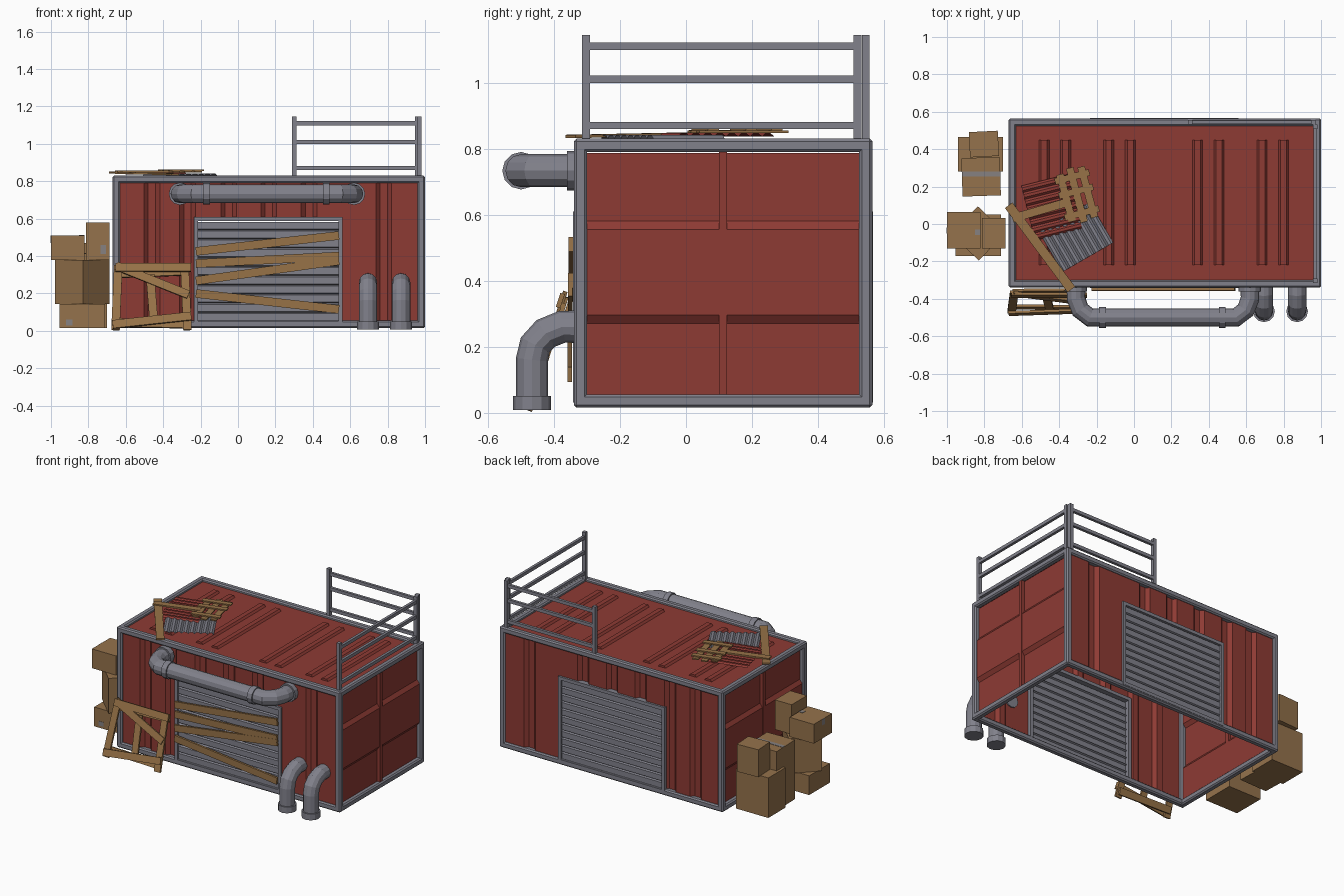
import bpy
from math import radians, sin, cos
from mathutils import Vector as V, Matrix

if "Cube" in bpy.data.objects:
    bpy.data.objects.remove(bpy.data.objects["Cube"])


def material(name, rgb):
    m = bpy.data.materials.new(name)
    m.diffuse_color = (*rgb, 1)
    m.use_nodes = True
    m.node_tree.nodes["Principled BSDF"].inputs["Base Color"].default_value = m.diffuse_color
    return m


RED = material("red_paint", (0.27, 0.043, 0.034))
GREY = material("grey_metal", (0.22, 0.22, 0.26))
WOOD = material("wood", (0.31, 0.17, 0.064))
CARD = material("cardboard", (0.30, 0.17, 0.072))
TAPE = material("tape", (0.24, 0.22, 0.22))


def mesh(name, verts, faces, mat):
    me = bpy.data.meshes.new(name)
    me.from_pydata([tuple(v) for v in verts], [], faces)
    me.materials.append(mat)
    ob = bpy.data.objects.new(name, me)
    bpy.context.collection.objects.link(ob)
    return ob


def box(name, lo, hi, mat, turn=0, bevel=0):
    """Axis-aligned box, optionally turned about its own vertical axis."""
    c, h = (V(lo) + V(hi)) / 2, (V(hi) - V(lo)) / 2
    rot = Matrix.Rotation(radians(turn), 3, 'Z')
    verts = [c + rot @ V((h.x * a, h.y * b, h.z * d)) for a in (-1, 1) for b in (-1, 1) for d in (-1, 1)]
    faces = [(0, 1, 3, 2), (4, 6, 7, 5), (0, 4, 5, 1), (2, 3, 7, 6), (0, 2, 6, 4), (1, 5, 7, 3)]
    ob = mesh(name, verts, faces, mat)
    if bevel:
        mod = ob.modifiers.new("bevel", 'BEVEL')
        mod.width, mod.segments = bevel, 1
    return ob


def plank(name, p, q, width, normal, mat=WOOD, thick=0.014):
    """Board from p to q lying flat against a plane with the given normal."""
    p, q = V(p), V(q)
    d = (q - p).normalized()
    w = V(normal).cross(d).normalized()
    n = d.cross(w)
    ob = box(name, (0, -width / 2, -thick / 2), ((q - p).length, width / 2, thick / 2), mat)
    m = Matrix((d, w, n)).transposed().to_4x4()
    m.translation = p
    ob.data.transform(m)
    return ob


def strip(name, pts, vec, mat):
    """Sheet made by sliding an open profile along a vector."""
    n = len(pts)
    verts = [V(p) for p in pts] + [V(p) + V(vec) for p in pts]
    return mesh(name, verts, [(i, i + 1, n + i + 1, n + i) for i in range(n - 1)], mat)


def tube(name, pts, r, mat=GREY):
    """12-sided pipe along a path."""
    cu = bpy.data.curves.new(name, 'CURVE')
    cu.dimensions, cu.bevel_depth, cu.bevel_resolution, cu.use_fill_caps = '3D', r, 4, True
    sp = cu.splines.new('POLY')
    sp.points.add(len(pts) - 1)
    for pt, co in zip(sp.points, pts):
        pt.co = (*co, 1)
    tmp = bpy.data.objects.new(name + "_path", cu)
    bpy.context.collection.objects.link(tmp)
    me = bpy.data.meshes.new_from_object(tmp.evaluated_get(bpy.context.evaluated_depsgraph_get()))
    bpy.data.objects.remove(tmp)
    me.polygons.foreach_set("use_smooth", [False] * len(me.polygons))
    me.materials.clear()
    me.materials.append(mat)
    ob = bpy.data.objects.new(name, me)
    bpy.context.collection.objects.link(ob)


# Container frame: twelve beams
X0, X1, Y0, Y1, Z0, Z1, T = -0.67, 1.0, -0.34, 0.565, 0.015, 0.83, 0.04
for y in (Y0, Y1 - T):
    for z in (Z0, Z1 - T):
        box("frame_long_beam", (X0, y, z), (X1, y + T, z + T), GREY, bevel=0.008)
    for x in (X0, X1 - T):
        box("frame_post", (x, y, Z0), (x + T, y + T, Z1), GREY, bevel=0.008)
for x in (X0, X1 - T):
    for z in (Z0, Z1 - T):
        box("frame_cross_beam", (x, Y0, z), (x + T, Y1, z + T), GREY, bevel=0.008)

# Corrugated long walls with a roller door in each
GROOVES = (-0.46, -0.27, -0.05, 0.165, 0.38, 0.595, 0.78)
DX0, DX1, DZ = -0.235, 0.56, 0.61
YC, YH = (Y0 + Y1) / 2, (Y1 - Y0) / 2


def wall(name, xa, xb, za, zb, s):
    yo, yi = YC + s * (YH - 0.012), YC + s * (YH - 0.034)
    pts = [(xa, yo, za)]
    for c in GROOVES:
        if xa < c - 0.045 and c + 0.045 < xb:
            pts += [(c - 0.042, yo, za), (c - 0.02, yi, za), (c + 0.02, yi, za), (c + 0.042, yo, za)]
    strip(name, pts + [(xb, yo, za)], (0, 0, zb - za), RED)


for s in (-1, 1):
    wall("wall_left_part", X0 + 0.02, DX0 + 0.01, 0.03, 0.81, s)
    wall("wall_over_door", DX0 + 0.01, DX1 - 0.01, DZ - 0.01, 0.81, s)
    wall("wall_right_part", DX1 - 0.01, X1 - 0.02, 0.03, 0.81, s)
    ya, yb = sorted((YC + s * (YH + 0.002), YC + s * (YH - 0.035)))
    for x in (DX0, DX1 - 0.022):
        box("door_jamb", (x, ya, 0.03), (x + 0.022, yb, DZ), GREY)
    for z in (0.03, DZ - 0.022):
        box("door_rail", (DX0, ya, z), (DX1, yb, z + 0.022), GREY)
    pts = []
    for i in range(11):
        z = 0.05 + i * 0.049
        for dz, inset in ((0, 0.018), (0.006, 0.008), (0.043, 0.008)):
            pts.append((DX0 + 0.02, YC + s * (YH - inset), z + dz))
    strip("door_slats", pts, (DX1 - DX0 - 0.04, 0, 0), GREY)

# End walls: stepped panel and a centre rib
for xm, s in ((X1, 1), (X0, -1)):
    prof = ((0.03, 0.055), (0.03, 0.27), (0.012, 0.295), (0.012, 0.555), (0.03, 0.58), (0.03, 0.787))
    strip("end_wall", [(xm - s * d, Y0 + 0.03, z) for d, z in prof], (0, Y1 - Y0 - 0.06, 0), RED)
    xa, xb = sorted((xm - s * 0.03, xm - s * 0.008))
    box("end_wall_rib", (xa, 0.10, 0.05), (xb, 0.125, 0.79), RED)

# Roof with raised ribs
strip("roof", [(X0 + 0.02, Y0 + 0.02, 0.812), (X1 - 0.02, Y0 + 0.02, 0.812)], (0, Y1 - Y0 - 0.04, 0), RED)
for x in (-0.48, -0.365, -0.135, -0.02, 0.34, 0.455, 0.685, 0.80):
    pts = [(x + dx, -0.22, z) for dx, z in ((-0.027, 0.812), (-0.016, 0.825), (0.016, 0.825), (0.027, 0.812))]
    strip("roof_rib", pts, (0, 0.67, 0), RED)
    for y in (-0.22, 0.45):
        mesh("roof_rib_end", [(p[0], y, p[2]) for p in pts], [(0, 1, 2, 3)], RED)

# Roof railing
for x, y in ((0.30, 0.545), (0.958, 0.545), (0.968, 0.52), (0.968, -0.303)):
    box("rail_post", (x - 0.012, y - 0.012, 0.82), (x + 0.012, y + 0.012, 1.145), GREY)
for z in (0.87, 1.01, 1.11):
    box("back_rail", (0.30, 0.536, z - 0.011), (0.958, 0.554, z + 0.011), GREY)
    box("side_rail", (0.959, -0.303, z - 0.011), (0.977, 0.52, z + 0.011), GREY)

# Long wall pipe with collars and flanges
half = [(-0.31, -0.33), (-0.31, -0.40), (-0.287, -0.46), (-0.235, -0.50)]
path = half + [(0.31 - x, y) for x, y in reversed(half)]
tube("long_pipe", [(x, y, 0.733) for x, y in path], 0.05)
for x in (-0.168, 0.472):
    tube("long_pipe_collar", [(x - 0.018, -0.50, 0.733), (x + 0.018, -0.50, 0.733)], 0.057)
for x in (-0.31, 0.62):
    tube("long_pipe_flange", [(x, -0.32, 0.733), (x, -0.36, 0.733)], 0.06)

# Two drain pipes bending down to the ground
DRAIN = ((-0.32, 0.26), (-0.375, 0.26), (-0.425, 0.24), (-0.457, 0.205), (-0.467, 0.16), (-0.467, 0.015))
for x in (0.695, 0.872):
    tube("drain_pipe", [(x, y, z) for y, z in DRAIN], 0.049)
    tube("drain_collar", [(x, -0.467, 0.008), (x, -0.467, 0.05)], 0.058)

# Boards nailed across the front door
for i, (za, zb) in enumerate(((0.425, 0.51), (0.36, 0.40), (0.268, 0.375), (0.20, 0.115))):
    plank("door_board", (-0.225, -0.349 - 0.001 * i, za), (0.54, -0.349 - 0.001 * i, zb), 0.045, (0, -1, 0))

# Broken pallet leaning on the front wall
LEAN = V((0, -0.95, 0.31)).normalized()


def leaned(x, z, layer):
    return V((x, -0.475 + 0.32 * z, z)) + LEAN * layer


for xa, za, xb, zb, layer in (
        (-0.655, 0.335, -0.25, 0.335, 0.014), (-0.67, 0.03, -0.25, 0.075, 0.014),
        (-0.65, 0.345, -0.265, 0.19, 0.008), (-0.64, 0.35, -0.655, 0.005, 0),
        (-0.285, 0.33, -0.27, 0.005, 0), (-0.47, 0.30, -0.45, 0.05, 0),
        (-0.65, 0.31, -0.26, 0.325, -0.016), (-0.66, 0.05, -0.26, 0.04, -0.016)):
    plank("pallet_board", leaned(xa, za, layer), leaned(xb, zb, layer), 0.045, LEAN)


# Scrap on the roof: two corrugated sheets, loose planks and a small pallet
def scrap_sheet(name, cx, cy, z, w, d, turn, along, mat):
    n = 8
    pts = []
    for i in range(n):
        for f, h in ((0, 0), (0.3, 0.01), (0.7, 0.01), (1, 0)):
            u = (i + f) / n - 0.5
            pts.append((u * w, -d / 2, h) if along else (-w / 2, u * d, h))
    ob = strip(name, pts, (0, d, 0) if along else (w, 0, 0), mat)
    ob.location = (cx, cy, z)
    ob.rotation_euler = (0, 0, radians(turn))


scrap_sheet("grey_scrap_sheet", -0.31, -0.07, 0.831, 0.315, 0.25, 30, True, GREY)
scrap_sheet("red_scrap_sheet", -0.44, 0.09, 0.837, 0.26, 0.30, 14, False, RED)
plank("loose_plank_long", (-0.67, 0.10, 0.846), (-0.335, -0.35, 0.837), 0.05, (0, 0, 1), thick=0.01)
plank("loose_plank_short", (-0.65, 0.03, 0.852), (-0.36, 0.115, 0.852), 0.045, (0, 0, 1), thick=0.01)
cs, sn = cos(radians(15)), sin(radians(15))


def on_pallet(u, v, z):
    return (-0.305 + u * cs - v * sn, 0.155 + u * sn + v * cs, z)


for u, v in ((-0.06, 0.13), (0, 0.15), (0.06, 0.14)):
    plank("small_pallet_slat", on_pallet(u, -v, 0.851), on_pallet(u, v, 0.851), 0.04, (0, 0, 1), thick=0.008)
for v in (-0.10, 0.02, 0.10):
    plank("small_pallet_cross", on_pallet(-0.095, v, 0.859), on_pallet(0.095, v, 0.859), 0.035, (0, 0, 1), thick=0.008)

# Cardboard boxes stacked by the left end
for lo, hi, turn in (
        ((-0.955, -0.17, 0.015), (-0.71, 0.05, 0.145), 0),
        ((-0.935, -0.153, 0.145), (-0.73, 0.052, 0.38), 46),
        ((-1.0, -0.13, 0.38), (-0.82, 0.065, 0.51), 0),
        ((-0.812, -0.13, 0.38), (-0.687, 0.033, 0.58), 0),
        ((-0.94, 0.28, 0.015), (-0.70, 0.465, 0.285), 0),
        ((-0.88, 0.36, 0.285), (-0.725, 0.495, 0.47), 3),
        ((-0.92, 0.15, 0.015), (-0.715, 0.355, 0.415), 2)):
    box("cardboard_box", lo, hi, CARD, turn)

# Tape patches on the boxes
for lo, hi in (((-0.92, 0.255, 0.413), (-0.715, 0.282, 0.417)), ((-0.735, -0.132, 0.41), (-0.705, -0.128, 0.46)),
               ((-0.92, -0.172, 0.03), (-0.885, -0.168, 0.06)), ((-0.82, -0.06, 0.508), (-0.85, -0.03, 0.512)),
               ((-1.002, -0.05, 0.47), (-0.998, -0.02, 0.51))):
    box("tape_patch", lo, hi, TAPE)
